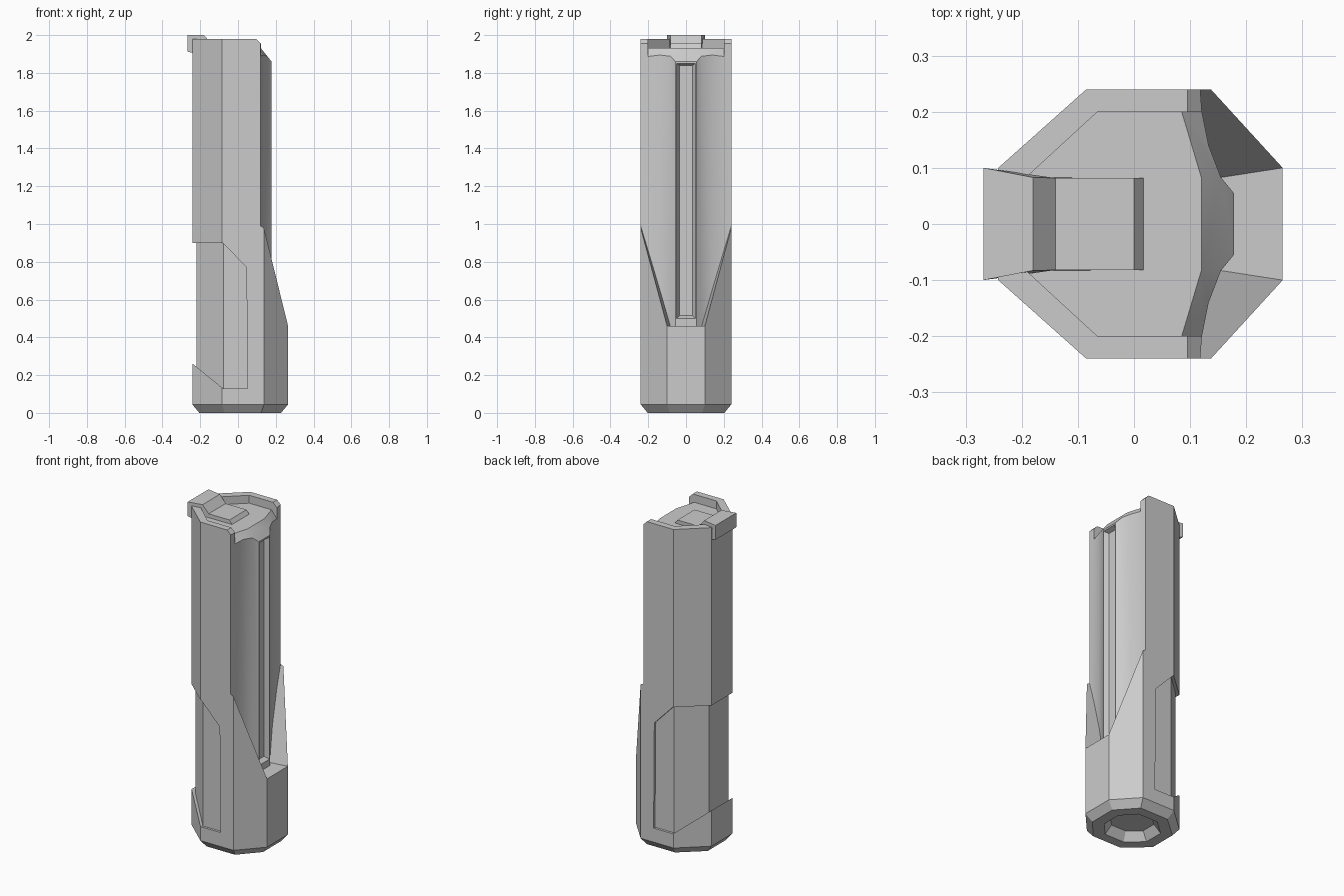
import bpy, bmesh
from mathutils import Vector

if "Cube" in bpy.data.objects:
    bpy.data.objects.remove(bpy.data.objects["Cube"])


def loft(name, rings, planes=()):
    """Closed solid skinned through equal-length rings, optionally trimmed by planes."""
    bm = bmesh.new()
    loops = [[bm.verts.new(p) for p in r] for r in rings]
    n = len(loops[0])
    for a, b in zip(loops, loops[1:]):
        for i in range(n):
            j = (i + 1) % n
            bm.faces.new((a[i], a[j], b[j], b[i]))
    bm.faces.new(loops[0][::-1])
    bm.faces.new(loops[-1])
    bmesh.ops.recalc_face_normals(bm, faces=bm.faces[:])
    for co, no in planes:
        bmesh.ops.bisect_plane(bm, geom=bm.verts[:] + bm.edges[:] + bm.faces[:],
                               plane_co=co, plane_no=no, clear_inner=True)
        bmesh.ops.holes_fill(bm, edges=[e for e in bm.edges if e.is_boundary], sides=0)
    bmesh.ops.recalc_face_normals(bm, faces=bm.faces[:])
    me = bpy.data.meshes.new(name)
    bm.to_mesh(me)
    bm.free()
    ob = bpy.data.objects.new(name, me)
    bpy.context.collection.objects.link(ob)
    return ob


def sym(half):
    """Mirror a half outline across y = 0."""
    return half + [(x, -y) for x, y in reversed(half)]


def level(outline, z):
    return [(x, y, z) for x, y in outline]


def side_ring(profile, y):
    return [(x, y, z) for x, z in profile]


def cut(target, cutter):
    cutter.hide_render = True
    m = target.modifiers.new(cutter.name, 'BOOLEAN')
    m.operation, m.solver, m.object = 'DIFFERENCE', 'EXACT', cutter
    bpy.context.view_layer.objects.active = target
    bpy.ops.object.modifier_apply(modifier=m.name)
    bpy.data.objects.remove(cutter)


# Octagonal housing with chamfered foot
octagon = sym([(-.242, .1), (-.085, .24), (.137, .24), (.265, .1)])
foot = sym([(-.205, .085), (-.07, .203), (.122, .203), (.228, .085)])
body = loft("housing", [level(foot, 0), level(octagon, .045), level(octagon, 1.98)])

# Stepped-back panel on the rear lower half
panel = [(-.35, .9), (-.08, .9), (.045, .77), (.05, .13), (-.08, .13), (-.242, .262), (-.35, .262)]
cut(body, loft("panel_cut", [side_ring(panel, -.4), side_ring(panel, .4)]))
inner = sym([(-.22, .095), (-.077, .226), (.1, .226)])
loft("rear_panel", [level(inner, .1), level(inner, .95)])

# Open front: concave cheeks above a V-shaped slope
front = sym([(.4, .3), (.118, .3), (.118, .24), (.121, .2), (.133, .14), (.155, .083), (.178, .055)])
a, b, c = Vector((.137, .24, .98)), Vector((.265, .1, .46)), Vector((.155, .083, .46))
nrm = (b - a).cross(b - c)
mirror = Vector((1, -1, 1))
cut(body, loft("front_cut", [level(front, .46), level(front, 2.1)],
               [(c, nrm), (c * mirror, nrm * mirror)]))

# Long central slot with sloping walls
def slot_ring(x, y, z0, z1):
    return [(x, -y, z0), (x, y, z0), (x, y, z1), (x, -y, z1)]

cut(body, loft("slot_cut", [slot_ring(.15, .035, .515, 1.84), slot_ring(.178, .05, .5, 1.85),
                            slot_ring(.19, .05, .5, 1.85)]))

# Recessed top deck, its sloped front edge and the rim chamfers
deck = sym([(-.19, .085), (-.065, .2), (.4, .2)])
cut(body, loft("deck_cut", [level(deck, 1.932), level(deck, 2.1)]))
def edge(dx):
    return sym([(.4, .2), (.085 + dx, .2), (.12 + dx, .083)])

cut(body, loft("deck_slope_cut", [level(edge(.08), 1.832), level(edge(0), 1.932), level(edge(0), 2.1)]))
chamfer = [(.085, 1.99), (.13, 1.945), (.3, 1.945), (.3, 2.1), (.085, 2.1)]
cut(body, loft("rim_chamfer_cut", [side_ring(chamfer, -.4), side_ring(chamfer, .4)]))

# Hollow under the foot
def hollow(s):
    return [(.012 + (x - .012) * s, y * s) for x, y in octagon]

cut(body, loft("foot_cut", [level(hollow(.6), -.01), level(hollow(.6), 0), level(hollow(.46), .05)]))

# Rear latch running over the rim onto the deck
latch = [(-.268, .1, 2), (-.18, .083, 2), (-.14, .082, 1.955), (0, .082, 1.955),
         (.022, .082, 1.925), (-.2, .083, 1.925), (-.236, .095, 1.905), (-.268, .1, 1.913)]
loft("latch", [latch, [(x, -y, z) for x, y, z in latch]])

# Soft shading only across the curved cheeks
bpy.ops.object.select_all(action='DESELECT')
body.select_set(True)
bpy.context.view_layer.objects.active = body
bpy.ops.object.shade_smooth_by_angle(angle=.4)
